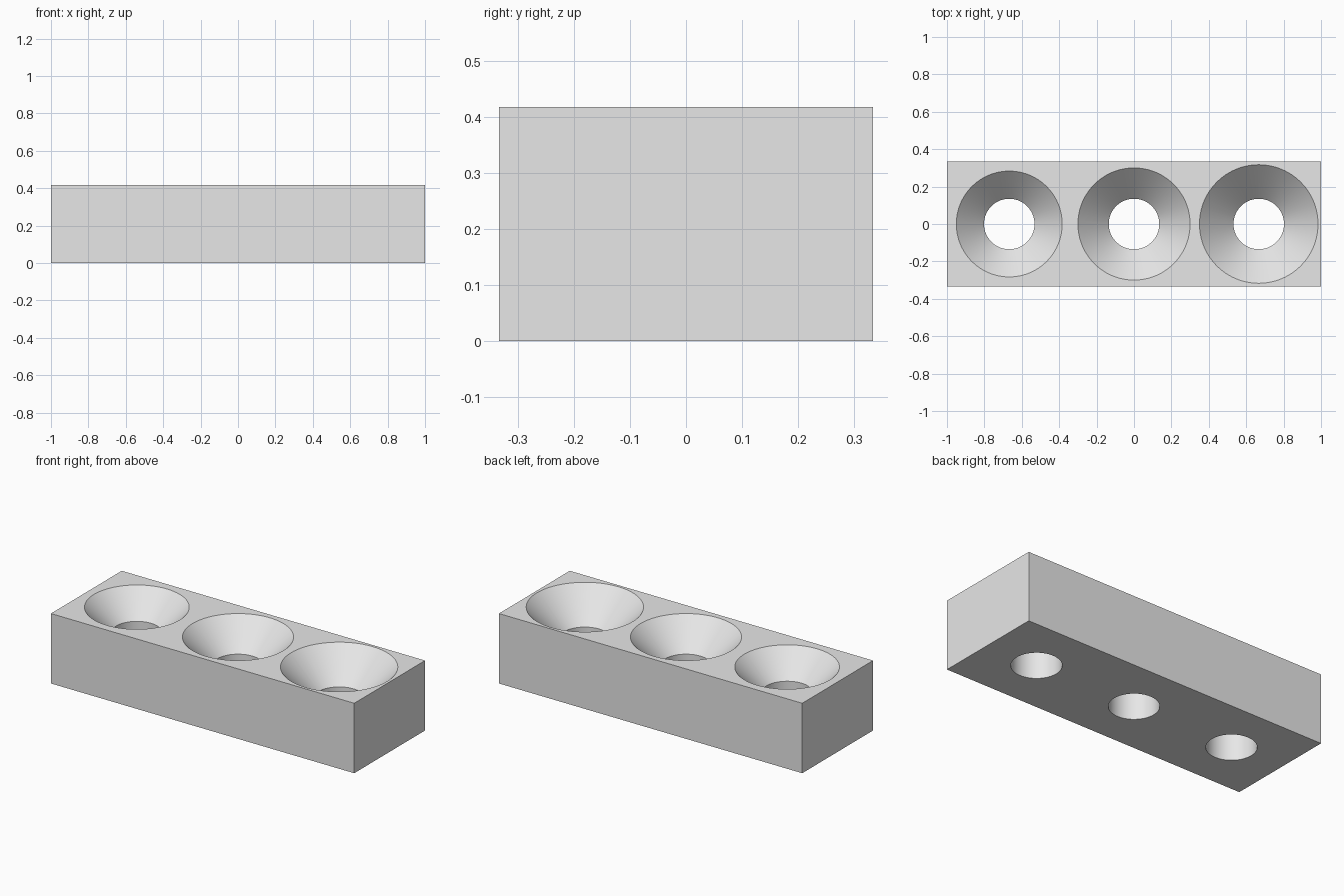
import bpy, bmesh, math

cube = bpy.data.objects.get("Cube")
if cube:
    bpy.data.objects.remove(cube, do_unlink=True)

LENGTH, DEPTH, HEIGHT = 2.0, 0.667, 0.417
HOLE_RADIUS = 0.135
SPACING = 0.667
RIM_RADII = (0.283, 0.30, 0.317)

grey = bpy.data.materials.new("light grey")
grey.use_nodes = True
grey.diffuse_color = (0.8, 0.8, 0.8, 1)
grey.node_tree.nodes["Principled BSDF"].inputs["Base Color"].default_value = (0.8, 0.8, 0.8, 1)


def add_object(name, bm):
    bmesh.ops.recalc_face_normals(bm, faces=bm.faces)
    mesh = bpy.data.meshes.new(name)
    bm.to_mesh(mesh)
    bm.free()
    mesh.materials.append(grey)
    obj = bpy.data.objects.new(name, mesh)
    bpy.context.collection.objects.link(obj)
    return obj


def countersink_cutter(name, x, rim):
    """Straight hole opening into a 45 degree countersink, lathed from a profile."""
    margin = 0.1
    seat = HEIGHT - (rim - HOLE_RADIUS)
    profile = [(0, -margin), (HOLE_RADIUS, -margin), (HOLE_RADIUS, seat),
               (rim + margin, HEIGHT + margin), (0, HEIGHT + margin)]
    bm = bmesh.new()
    verts = [bm.verts.new((r, 0, z)) for r, z in profile]
    edges = [bm.edges.new(pair) for pair in zip(verts, verts[1:])]
    bmesh.ops.spin(bm, geom=verts + edges, cent=(0, 0, 0), axis=(0, 0, 1),
                   angle=math.tau, steps=96)
    bmesh.ops.remove_doubles(bm, verts=bm.verts, dist=0.0001)
    bmesh.ops.translate(bm, verts=bm.verts, vec=(x, 0, 0))
    cutter = add_object(name, bm)
    cutter.hide_render = True
    return cutter


# Solid block standing on the ground
bm = bmesh.new()
bmesh.ops.create_cube(bm, size=1)
bmesh.ops.scale(bm, verts=bm.verts, vec=(LENGTH, DEPTH, HEIGHT))
bmesh.ops.translate(bm, verts=bm.verts, vec=(0, 0, HEIGHT / 2))
block = add_object("countersunk_block", bm)
bpy.context.view_layer.objects.active = block
block.select_set(True)

# Three countersunk holes, growing toward the left end
for i, rim in enumerate(RIM_RADII):
    cutter = countersink_cutter(f"hole_cutter_{i + 1}", (i - 1) * SPACING, rim)
    cut = block.modifiers.new("hole", "BOOLEAN")
    cut.operation = "DIFFERENCE"
    cut.solver = "EXACT"
    cut.object = cutter
    bpy.ops.object.modifier_apply(modifier=cut.name)
    bpy.data.objects.remove(cutter, do_unlink=True)

# Smooth hole walls, crisp rims and block edges
bpy.ops.object.select_all(action="DESELECT")
block.select_set(True)
bpy.ops.object.shade_smooth_by_angle(angle=math.radians(30))
